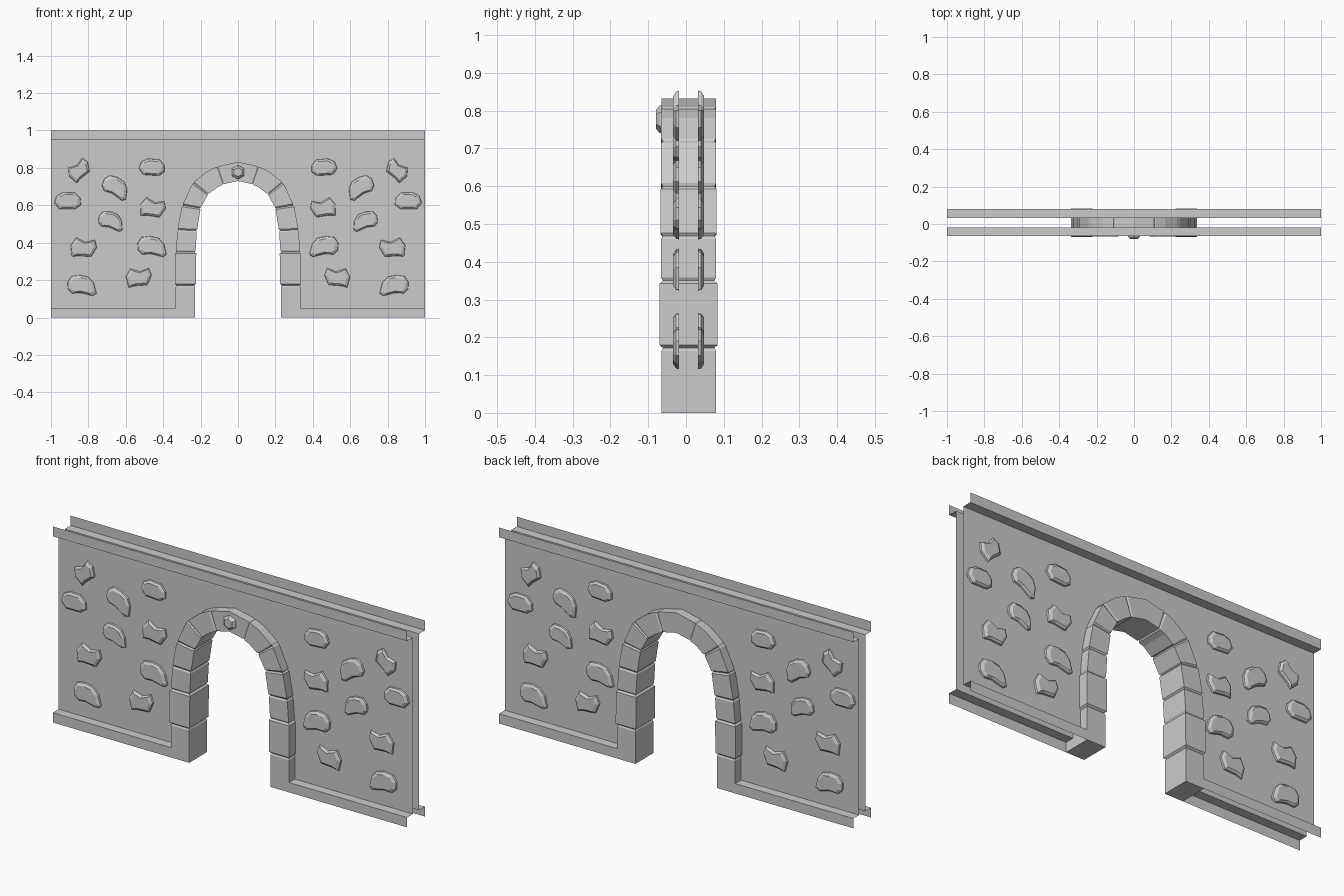
import bpy, bmesh
from math import radians, cos, sin, pi

if "Cube" in bpy.data.objects:
    bpy.data.objects.remove(bpy.data.objects["Cube"])

YC = 0.007           # mid-plane of the wall thickness
WALL, TRIM, ARCH = 0.025, 0.072, 0.072   # half depths


def make(name, verts, faces, outward=None):
    """Mesh object; outward = y sign the first face has to look towards."""
    bm = bmesh.new()
    vs = [bm.verts.new(v) for v in verts]
    for f in faces:
        bm.faces.new([vs[i] for i in f])
    bmesh.ops.recalc_face_normals(bm, faces=bm.faces)
    bm.faces.ensure_lookup_table()
    bm.normal_update()
    if outward and bm.faces[0].normal.y * outward < 0:
        bmesh.ops.reverse_faces(bm, faces=bm.faces)
    me = bpy.data.meshes.new(name)
    bm.to_mesh(me)
    bm.free()
    ob = bpy.data.objects.new(name, me)
    bpy.context.collection.objects.link(ob)
    return ob


# Arch joints, right half from the ground to the crown: outer x,z / inner x,z
joints = [((.333, 0), (.23, 0)), ((.333, .172), (.23, .172)),
          ((.332, .35), (.228, .35)), ((.322, .468), (.221, .465)),
          ((.297, .60), (.202, .585)), ((.24, .722), (.16, .66)),
          ((.11, .808), (.078, .713))]
middles = {5: ((.165, .78), (.11, .698))}
crown = ((0, .832), (0, .73))
bulges = [0, .005, .001, .002, .001, .001, 0]


def lerp(a, b, t):
    return tuple(tuple(p + (q - p) * t for p, q in zip(u, v)) for u, v in zip(a, b))


def grow(st, d):
    (ox, oz), (ix, iz) = st
    dx, dz = ox - ix, oz - iz
    n = (dx * dx + dz * dz) ** .5
    dx, dz = dx / n * d, dz / n * d
    return (ox + dx, oz + dz), (ix - dx, iz - dz), ARCH + d


# Stone arch: loft along the joints, with a groove at each joint
half = []
for i, j in enumerate(joints):
    nxt = joints[i + 1] if i + 1 < len(joints) else crown
    length = max(abs(nxt[0][0] - j[0][0]), abs(nxt[0][1] - j[0][1]))
    t = .008 / length
    half.append(grow(j, 0 if i == 0 else -.004))
    if i:
        half.append(grow(lerp(j, nxt, t), bulges[i]))
    if i in middles:
        half.append(grow(middles[i], bulges[i]))
    if i + 1 < len(joints):
        half.append(grow(lerp(j, nxt, 1 - t), bulges[i]))
half.append(grow(crown, 0))
stations = half + [((-o[0], o[1]), (-n[0], n[1]), d) for o, n, d in half[-2::-1]]
verts, faces = [], []
for (ox, oz), (ix, iz), d in stations:
    verts += [(ox, YC - d, oz), (ox, YC + d, oz), (ix, YC + d, iz), (ix, YC - d, iz)]
for s in range(len(stations) - 1):
    for k in range(4):
        a, b = s * 4 + k, s * 4 + (k + 1) % 4
        faces.append((a, b, b + 4, a + 4))
n = len(verts)
faces += [(0, 1, 2, 3), (n - 4, n - 3, n - 2, n - 1)]
make("stone_arch", verts, faces)

# Wall sheets: thin faces with the arch opening left out
hole = [((o[0] + i[0]) / 2, (o[1] + i[1]) / 2) for o, i in joints[1:] + [crown]]
outline = [(.28, .05), (1, .05), (1, .95), (0, .95)] + hole[::-1]
for side, label in ((-1, "front"), (1, "back")):
    y = YC + side * WALL
    yt = YC + side * TRIM
    for sx, end in ((-1, "left"), (1, "right")):
        make(f"{label}_wall_{end}", [(sx * x, y, z) for x, z in outline],
             [range(len(outline))], side)
        # Bottom trim: upright lip and shelf
        make(f"{label}_bottom_trim_{end}",
             [(sx * x, yy, z) for x in (.3, 1) for yy, z in ((yt, 0), (yt, .05), (y, .05))],
             [(0, 1, 4, 3), (1, 2, 5, 4)], side)
    # Top trim: shelf and upright lip
    make(f"{label}_top_trim",
         [(x, yy, z) for x in (-1, 1) for yy, z in ((yt, 1), (yt, .95), (y, .95))],
         [(0, 1, 4, 3), (1, 2, 5, 4)], side)

# Raised stones: three outlines (hundredths of a unit), mirrored to all quarters
shapes = {
    "bean": [(-7.5, 2), (-5.5, 5), (-1, 5.6), (3.5, 4.6), (6.3, 1.5), (7.7, -4),
             (5.8, -5.3), (-.5, -3.7), (-5, -4), (-7.3, -1.8)],
    "rough": [(-7, 1), (-4, 5.2), (1, 2.8), (6, 4), (7, 0), (4, -5), (-3, -4.5), (-6.3, -5)],
    "oval": [(-7.2, -1), (-6, 2.8), (-2.5, 4.7), (4, 4.5), (6.8, 1.5), (7, -2),
             (4, -4.2), (-4.5, -4.2)],
}
# x, z, outline, turn in degrees, scale
stones = [(-.85, .79, "rough", 42, .9), (-.46, .802, "oval", -4, .98),
          (-.655, .695, "bean", -22, .98), (-.91, .622, "oval", 0, 1),
          (-.455, .588, "rough", -5, .98), (-.68, .515, "bean", -10, .9),
          (-.825, .375, "rough", 0, 1), (-.46, .378, "bean", 0, 1.02),
          (-.53, .217, "rough", 8, .98), (-.835, .17, "bean", 0, 1.02)]
for side, label in ((-1, "front"), (1, "back")):
    for sx, end in ((1, "left"), (-1, "right")):
        for num, (cx, cz, kind, turn, size) in enumerate(stones):
            c, s = cos(radians(turn)), sin(radians(turn))
            verts = []
            for depth, k in ((0, 1), (.008, .97), (.016, .76)):
                for px, pz in shapes[kind]:
                    px, pz = px * .01 * size * k, pz * .01 * size * k
                    verts.append((sx * (cx + px * c - pz * s),
                                  YC + side * (WALL + depth), cz + px * s + pz * c))
            m = len(shapes[kind])
            faces = [range(2 * m, 3 * m)]
            for r in (0, m):
                faces += [(r + i, r + (i + 1) % m, r + m + (i + 1) % m, r + m + i)
                          for i in range(m)]
            make(f"{label}_wall_stone_{end}_{num}", verts, faces, side)

# Keystone boss: tapered hexagon on the front of the crown
verts = [(r * sin(i * pi / 3), y, .777 + r * cos(i * pi / 3))
         for y, r in ((-.06, .04), (-.07, .036), (-.08, .024)) for i in range(6)]
faces = [range(12, 18), range(0, 6)]
for r in (0, 6):
    faces += [(r + i, r + (i + 1) % 6, r + 6 + (i + 1) % 6, r + 6 + i) for i in range(6)]
make("keystone_boss", verts, faces, -1)
